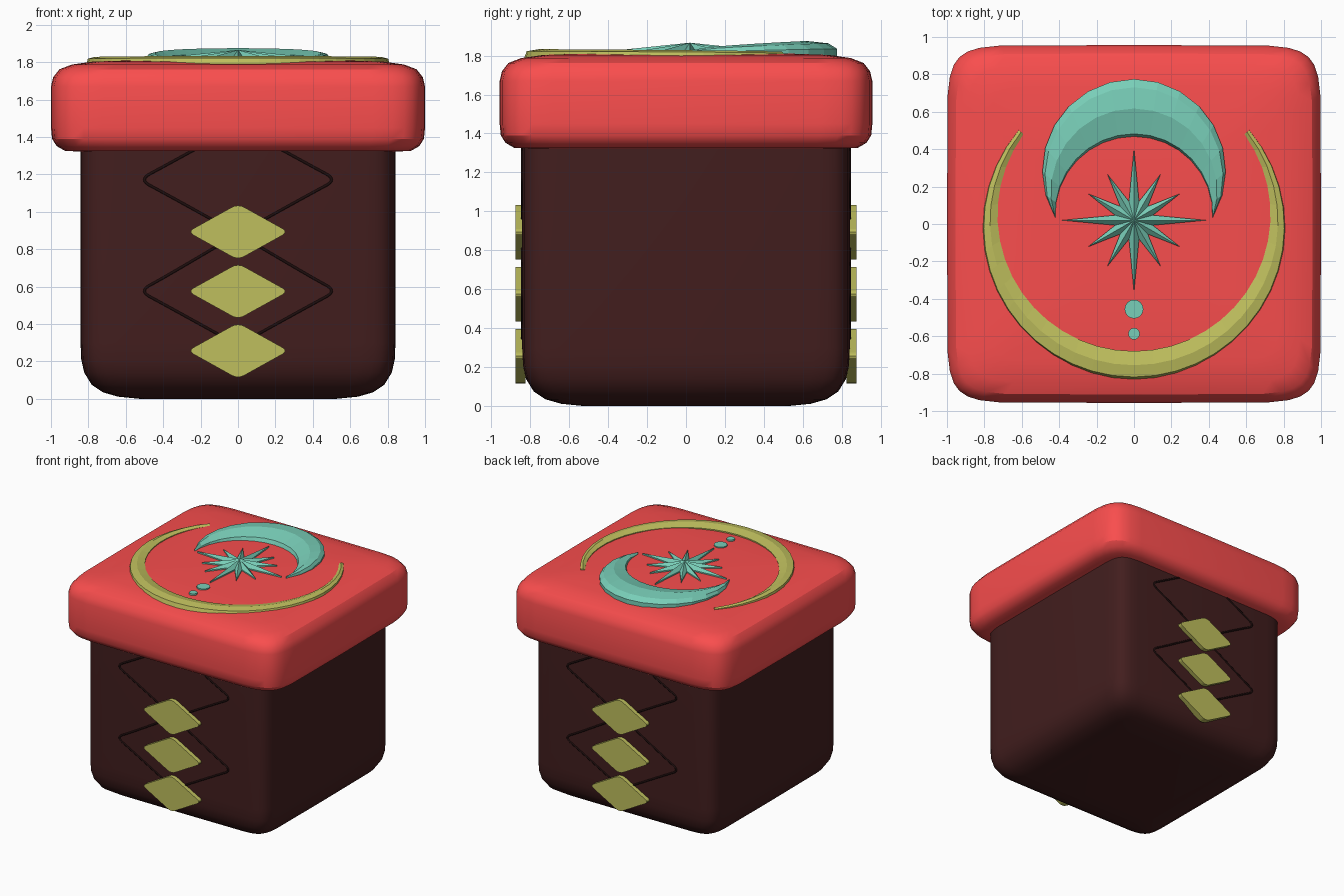
import bpy, bmesh
from math import sin, cos, pi, atan2, hypot, radians
from mathutils import Matrix

if "Cube" in bpy.data.objects:
    bpy.data.objects.remove(bpy.data.objects["Cube"])


def material(name, rgb):
    m = bpy.data.materials.new(name)
    m.diffuse_color = (*rgb, 1)
    m.use_nodes = True
    m.node_tree.nodes["Principled BSDF"].inputs["Base Color"].default_value = m.diffuse_color
    return m


RED = material("red", (0.95, 0.075, 0.075))
BROWN = material("dark brown", (0.055, 0.013, 0.013))
LINE = material("line brown", (0.012, 0.004, 0.004))
GOLD = material("gold", (0.52, 0.52, 0.11))
TEAL = material("teal", (0.19, 0.62, 0.48))


def finish(name, bm, mat, angle=None):
    bmesh.ops.recalc_face_normals(bm, faces=bm.faces)
    me = bpy.data.meshes.new(name)
    bm.to_mesh(me)
    bm.free()
    ob = bpy.data.objects.new(name, me)
    bpy.context.collection.objects.link(ob)
    me.materials.append(mat)
    if angle:
        bpy.ops.object.select_all(action='DESELECT')
        ob.select_set(True)
        bpy.context.view_layer.objects.active = ob
        bpy.ops.object.shade_smooth_by_angle(angle=radians(angle))
    return ob


def soft_box(name, rx, ry, profile, n, mat):
    """Stack of superellipse rings; profile = (inset, z)."""
    def sp(v):
        return (1 if v > 0 else -1) * abs(v) ** (2 / n) if abs(v) > 1e-6 else 0
    bm = bmesh.new()
    rings = []
    for inset, z in profile:
        rings.append([bm.verts.new(((rx - inset) * sp(cos(2 * pi * i / 32)),
                                    (ry - inset) * sp(sin(2 * pi * i / 32)), z)) for i in range(32)])
    for a, b in zip(rings, rings[1:]):
        for i in range(32):
            j = (i + 1) % 32
            bm.faces.new((a[i], a[j], b[j], b[i]))
    bm.faces.new(rings[0])
    bm.faces.new(rings[-1])
    return finish(name, bm, mat, 30)


def crescent(name, outer, inner, tip, down, section, z0, h, h_tip, segs, mat):
    """Tapered band between two circles (centre y, radius) meeting at +-tip."""
    ends = []
    for cy, r in (outer, inner):
        a = atan2(tip[1] - cy, tip[0])
        ends.append((cy, r, a, -pi - a if down else pi - a))
    bm = bmesh.new()
    rows = []
    for k in range(segs + 1):
        t = k / segs
        (ox, oy), (ix, iy) = [(r * cos(a + (b - a) * t), cy + r * sin(a + (b - a) * t))
                              for cy, r, a, b in ends]
        hh = h_tip + (h - h_tip) * sin(pi * t) ** 0.7
        rows.append([bm.verts.new((ox + (ix - ox) * f, oy + (iy - oy) * f, z0 + hh * g))
                     for f, g in section])
    m = len(section)
    for a, b in zip(rows, rows[1:]):
        for i in range(m):
            j = (i + 1) % m
            bm.faces.new((a[i], a[j], b[j], b[i]))
    bm.faces.new(rows[0])
    bm.faces.new(rows[-1])
    return finish(name, bm, mat)


# box body and lid
soft_box("box_body", 0.842, 0.842,
         [(0.32, 0.0), (0.2, 0.012), (0.12, 0.035), (0.06, 0.075), (0.02, 0.14),
          (0.004, 0.21), (0, 0.3), (0, 1.4)], 13, BROWN)
soft_box("lid", 1.0, 0.957,
         [(0.16, 1.322), (0.075, 1.326), (0.03, 1.352), (0.006, 1.39), (0, 1.45),
          (0, 1.67), (0.012, 1.72), (0.045, 1.762), (0.11, 1.787), (0.22, 1.803),
          (0.5, 1.813), (0.8, 1.816)], 10, RED)

# moon and ring on the lid
crescent("moon", (0.285, 0.49), (0.04, 0.42), (0.43, 0.03), False,
         [(0, 0), (0, 0.5), (0.14, 0.85), (0.5, 1), (0.93, 0.6), (1, 0)],
         1.795, 0.08, 0.035, 16, TEAL)
crescent("ring", (-0.02, 0.81), (0.05, 0.73), (0.59, 0.48), True,
         [(0, 0), (0.08, 0.75), (0.5, 1), (1, 0.6), (1, 0)],
         1.79, 0.043, 0.03, 32, GOLD)

# twelve-pointed star
bm = bmesh.new()
top = bm.verts.new((0, 0.02, 1.866))
rim, base = [], []
for i in range(24):
    r = 0.105 if i % 2 else (0.385 if i % 6 == 0 else 0.285)
    a = 2 * pi * i / 24
    rim.append(bm.verts.new((r * cos(a), 0.02 + r * sin(a), 1.826)))
    base.append(bm.verts.new((r * cos(a), 0.02 + r * sin(a), 1.8)))
for i in range(24):
    j = (i + 1) % 24
    bm.faces.new((top, rim[i], rim[j]))
    bm.faces.new((rim[i], base[i], base[j], rim[j]))
bm.faces.new(base)
finish("star", bm, TEAL)

# dots below the star
for k, (y, r) in enumerate(((-0.455, 0.05), (-0.587, 0.031))):
    bm = bmesh.new()
    bmesh.ops.create_cone(bm, cap_ends=True, segments=24, radius1=r, radius2=r, depth=0.03,
                          matrix=Matrix.Translation((0, y, 1.807)))
    finish(f"dot_{k + 1}", bm, TEAL)

# diamonds and crossing lines on front and back
for side, s in (("front", -1), ("back", 1)):
    for k, z in enumerate((0.257, 0.575, 0.893)):
        bm = bmesh.new()
        f = [[bm.verts.new((x, s * y, z + dz)) for x, dz in
              ((-0.27, 0), (0, -0.15), (0.27, 0), (0, 0.15))] for y in (0.825, 0.876)]
        bm.faces.new(f[0])
        bm.faces.new(f[1])
        for i in range(4):
            j = (i + 1) % 4
            bm.faces.new((f[0][i], f[0][j], f[1][j], f[1][i]))
        edges = [e for e in bm.edges if abs(e.verts[0].co.y - e.verts[1].co.y) > 0.01]
        bmesh.ops.bevel(bm, geom=edges, offset=0.035, segments=4, profile=0.5, affect='EDGES')
        finish(f"{side}_diamond_{k + 1}", bm, GOLD)

    for m in (-1, 1):
        pts, d = [(0, 1.46)], m
        for zc in (1.172, 0.577):
            pts += [(d * 0.41, zc + 0.063), (d * 0.53, zc), (d * 0.41, zc - 0.063), (0, zc - 0.29)]
            d = -d
        cu = bpy.data.curves.new(f"{side}_line", 'CURVE')
        cu.dimensions = '3D'
        cu.bevel_depth = 0.008
        cu.bevel_resolution = 1
        sp = cu.splines.new('NURBS')
        sp.points.add(len(pts) - 1)
        for p, (x, z) in zip(sp.points, pts):
            p.co = (x, s * 0.84, z, 1)
        sp.order_u = 3
        sp.use_endpoint_u = True
        sp.resolution_u = 6
        cu.materials.append(LINE)
        bpy.context.collection.objects.link(bpy.data.objects.new(f"{side}_line_{m}", cu))
